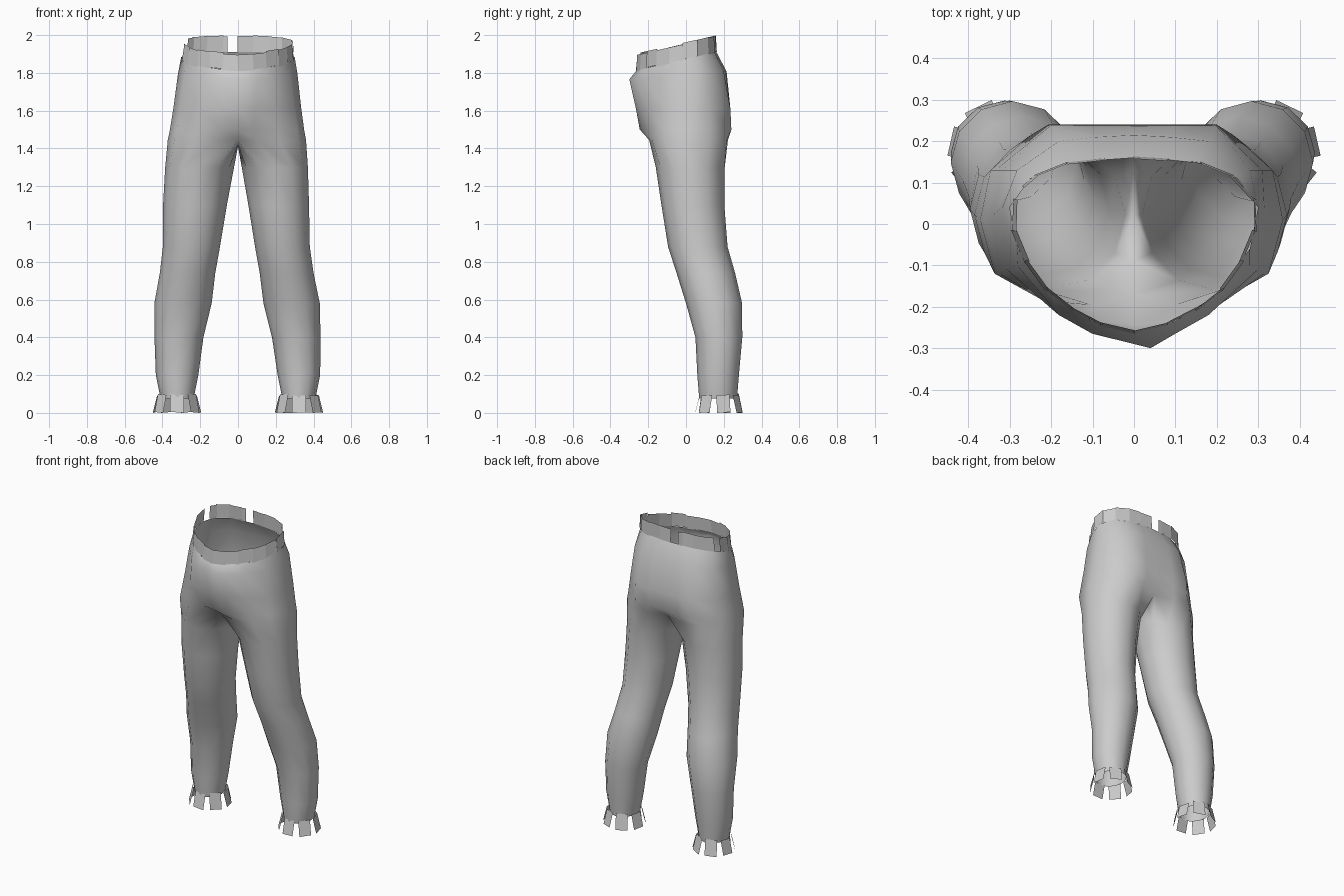
import bpy, bmesh, math, random
from mathutils import Vector

if "Cube" in bpy.data.objects:
    bpy.data.objects.remove(bpy.data.objects["Cube"])

random.seed(4)
fabric = bpy.data.materials.new("grey_fabric")
fabric.diffuse_color = (0.6, 0.6, 0.6, 1)
fabric.use_nodes = True
fabric.node_tree.nodes["Principled BSDF"].inputs["Base Color"].default_value = fabric.diffuse_color


def finish(name, bm, smooth):
    me = bpy.data.meshes.new(name)
    bm.to_mesh(me)
    bm.free()
    me.materials.append(fabric)
    for p in me.polygons:
        p.use_smooth = smooth
    ob = bpy.data.objects.new(name, me)
    bpy.context.collection.objects.link(ob)
    return ob


# Hip rings: base height, slope along y, half outline from centre front to centre back
HIPS = [
    (1.875, 0.23, [(0, -.26), (.1, -.235), (.2, -.17), (.28, -.06), (.30, .04), (.25, .11), (.15, .15), (.07, .155), (0, .16)]),
    (1.79, 0.08, [(.04, -.30), (.1, -.265), (.18, -.22), (.28, -.1), (.315, .04), (.28, .13), (.18, .2), (.09, .21), (0, .215)]),
    (1.61, 0, [(.01, -.265), (.09, -.245), (.2, -.2), (.3, -.11), (.335, .02), (.31, .13), (.2, .235), (.1, .235), (0, .235)]),
    (1.50, 0, [(0, -.245), (.08, -.235), (.21, -.185), (.315, -.12), (.35, .01), (.325, .13), (.2, .24), (.1, .24), (0, .24)]),
    (1.445, 0, [(0, -.17), (.1, -.195), (.22, -.18), (.325, -.12), (.36, .01), (.335, .13), (.24, .215), (.12, .222), (0, .19)]),
]
# Leg rings: height, inner x, outer x, front y, back y
LEGS = [
    (1.30, .02, .37, -.16, .205), (1.10, .055, .376, -.13, .203),
    (.88, .09, .38, -.095, .22), (.74, .115, .40, -.05, .26),
    (.58, .135, .433, 0, .297), (.40, .18, .437, .05, .298),
    (.20, .21, .435, .06, .28), (.075, .235, .41, .07, .27),
]


def widen(x, z, side):
    # the left leg is slightly fuller around the thigh
    if side < 0:
        x += 0.022 * min(1, abs(x) / .3) * max(0, 1 - abs(z - 1.05) / .85)
    return side * x


def loft(bm, a, b, closed=True, flip=False):
    n = len(a)
    for i in range(n if closed else n - 1):
        j = (i + 1) % n
        bm.faces.new((a[i], a[j], b[j], b[i]) if flip else (a[i], b[i], b[j], a[j]))


# Trousers: one hip tube that splits into two legs
bm = bmesh.new()
rings = []
for z0, slope, pts in HIPS:
    right = [bm.verts.new((widen(x, z0, 1), y, z0 + slope * y)) for x, y in pts]
    left = [bm.verts.new((widen(x, z0, -1), y, z0 + slope * y)) for x, y in pts[1:-1]]
    rings.append(right + left[::-1])
for a, b in zip(rings, rings[1:]):
    loft(bm, a, b)
seam = [bm.verts.new(p) for p in [(0, .13, 1.425), (0, .02, 1.41), (0, -.09, 1.42)]]
split = rings[-1]
for side in (1, -1):
    outer = split[:9] if side > 0 else [split[0]] + split[:7:-1]
    prev = outer + seam
    for z, xi, xo, yf, yb in LEGS:
        ring = []
        for i in range(12):
            t = math.radians((i - 4) * 30)
            x = (xi + xo) / 2 + (xo - xi) / 2 * math.cos(t)
            y = (yf + yb) / 2 + (yb - yf) / 2 * math.sin(t)
            ring.append(bm.verts.new((widen(x, z, side), y, z)))
        loft(bm, prev, ring, flip=side < 0)
        prev = ring
bmesh.ops.recalc_face_normals(bm, faces=bm.faces)
finish("trousers", bm, True)


def plate(bm, a, b, c, d):
    bm.faces.new([bm.verts.new(p) for p in (a, b, c, d)])


# Waistband: flat tabs following the top edge
half = HIPS[0][2]
outline = [Vector((x, y)) for x, y in half] + [Vector((-x, y)) for x, y in half[-2:0:-1]]
lengths = [(outline[(i + 1) % 16] - p).length for i, p in enumerate(outline)]
total = sum(lengths)


def along(f):
    d = (f % 1) * total
    for i, l in enumerate(lengths):
        if d <= l:
            return outline[i].lerp(outline[(i + 1) % 16], d / l)
        d -= l
    return outline[0]


bm = bmesh.new()
COUNT = 20
for i in range(COUNT):
    f0, f1 = (i - .03) / COUNT, (i + 1.03) / COUNT
    if i == 10:
        f0 += .035          # gap at the back
    if i == 13:
        f1 -= .025          # gap at the back left
    p, q = along(f0), along(f1)
    drop = random.uniform(-.006, .004)
    k0, k1 = 1.015 + random.uniform(0, .015), 1.0 + random.uniform(-.02, .02)

    def point(v, k, up):
        return (v.x * k, v.y * k, 1.872 + .23 * v.y + drop + up)
    plate(bm, point(p, k0, 0), point(q, k0, 0), point(q, k1, .087), point(p, k1, .087))
finish("waistband", bm, False)

# Ankle cuffs: spaced tabs flaring outward
for side, name in ((1, "right_cuff"), (-1, "left_cuff")):
    bm = bmesh.new()
    for i in range(7):
        t = math.tau * (i + .25) / 7
        out = Vector((math.cos(t), math.sin(t), 0))
        tan = Vector((-out.y, out.x, 0)) * .036
        mid = Vector((.323, .173, 0))
        lo = mid + out * .123
        hi = mid + out * .1 + Vector((0, 0, .095 + random.uniform(-.006, .004)))
        skew = Vector((0, 0, random.uniform(0, .006)))
        pts = [lo - tan, lo + tan + skew, hi + tan + skew, hi - tan]
        if side < 0:
            pts = [Vector((-p.x, p.y, p.z)) for p in pts][::-1]
        plate(bm, *pts)
    finish(name, bm, False)
